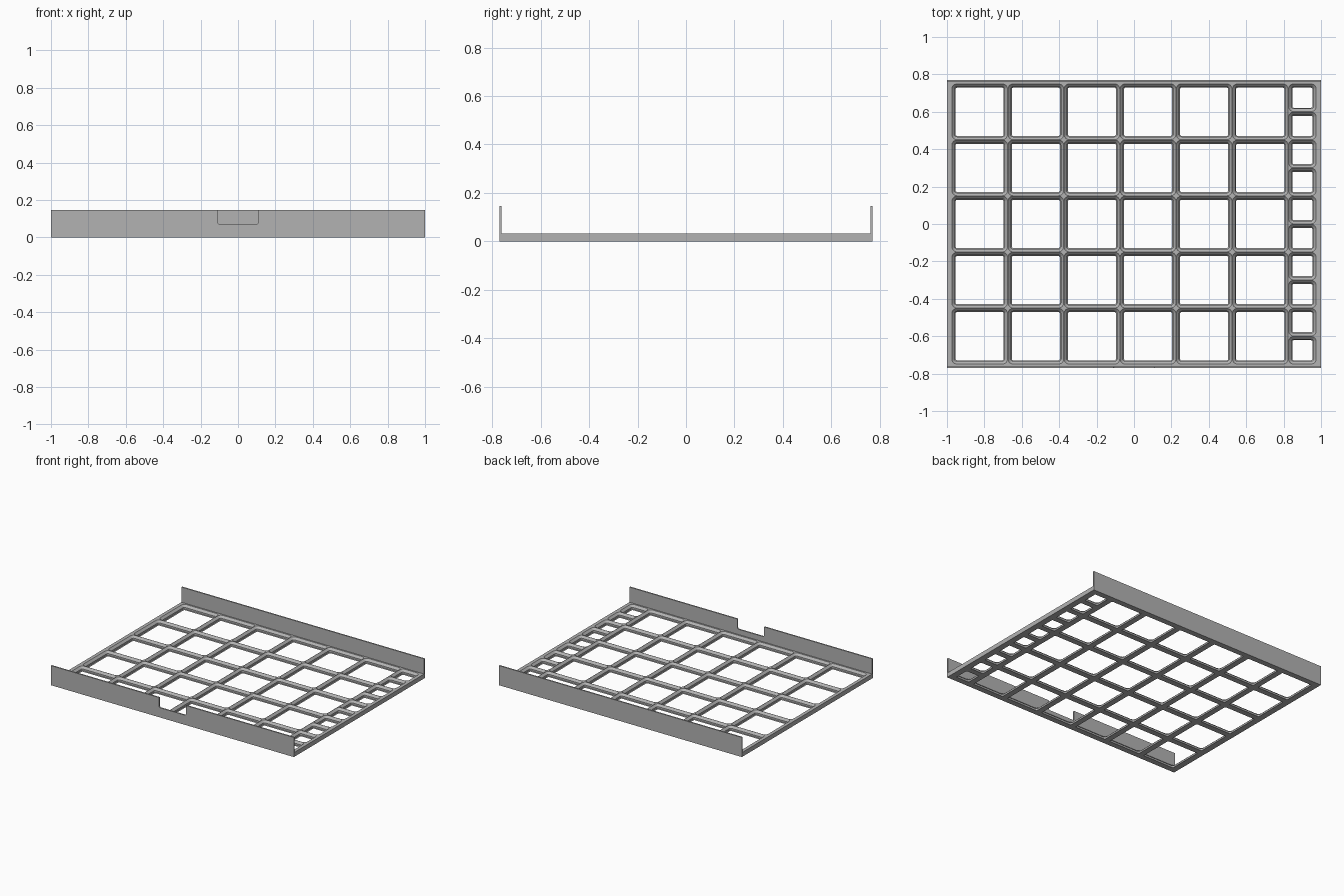
import bpy, bmesh, math
from mathutils import Vector

if "Cube" in bpy.data.objects:
    bpy.data.objects.remove(bpy.data.objects["Cube"], do_unlink=True)

PITCH = 0.3
HALF_X, HALF_Y = 1.0, 0.771          # overall half sizes
WALL, WALL_TOP = 0.01, 0.146
GRID_X, GRID_Y = 0.975, 0.75         # half size of the pocket field
PLATE_Y = HALF_Y - WALL
TOP = 0.033
RADIUS = 0.0286
# pocket profile: inset from the cell edge, height
PROFILE = [(0.001, TOP), (0.0164, 0.0179), (0.0164, 0.005), (0.0214, 0)]
SEGS = 6

grey = bpy.data.materials.new("plain grey")
grey.use_nodes = True
colour = (0.45, 0.45, 0.45, 1)
grey.diffuse_color = colour
grey.node_tree.nodes["Principled BSDF"].inputs["Base Color"].default_value = colour


def finish(bm, name):
    mesh = bpy.data.meshes.new(name)
    bm.to_mesh(mesh)
    bm.free()
    mesh.materials.append(grey)
    obj = bpy.data.objects.new(name, mesh)
    bpy.context.collection.objects.link(obj)
    bpy.ops.object.select_all(action="DESELECT")
    obj.select_set(True)
    bpy.context.view_layer.objects.active = obj
    bpy.ops.object.shade_smooth_by_angle(angle=math.radians(30))
    return obj


def rounded_rect(bm, x0, y0, x1, y1, inset, z):
    """Four corner arcs of vertices, counter-clockwise from the right back."""
    r = RADIUS - inset
    corners = [(x1, y1, -1, -1), (x0, y1, 1, -1), (x0, y0, 1, 1), (x1, y0, -1, 1)]
    arcs = []
    for q, (x, y, sx, sy) in enumerate(corners):
        cx, cy = x + sx * RADIUS, y + sy * RADIUS
        angles = [math.pi / 2 * (q + i / SEGS) for i in range(SEGS + 1)]
        arcs.append([bm.verts.new((cx + r * math.cos(a), cy + r * math.sin(a), z))
                     for a in angles])
    return arcs


def cap(bm, outer, arcs):
    """Flat land between a tile outline and its rounded opening."""
    for q in range(4):
        n = (q + 1) % 4
        for a, b in zip(arcs[q], arcs[q][1:]):
            bm.faces.new((outer[q], b, a))
        bm.faces.new((outer[q], outer[n], arcs[n][0], arcs[q][-1]))


def add_tile(bm, x0, y0, x1, y1):
    # tiles at the rim reach out to the plate edge
    ox0 = -HALF_X if x0 < -GRID_X + 0.01 else x0
    ox1 = HALF_X if x1 > GRID_X - 0.01 else x1
    oy0 = -PLATE_Y if y0 < -GRID_Y + 0.01 else y0
    oy1 = PLATE_Y if y1 > GRID_Y - 0.01 else y1
    outline = [(ox1, oy1), (ox0, oy1), (ox0, oy0), (ox1, oy0)]
    top = [bm.verts.new((x, y, TOP)) for x, y in outline]
    low = [bm.verts.new((x, y, 0)) for x, y in outline]
    levels = [rounded_rect(bm, x0, y0, x1, y1, *p) for p in PROFILE]
    before = set(bm.faces)
    cap(bm, top, levels[0])
    cap(bm, low, levels[-1])
    for upper, lower in zip(levels, levels[1:]):
        u, w = sum(upper, []), sum(lower, [])
        for i in range(len(u)):
            j = (i + 1) % len(u)
            bm.faces.new((u[i], u[j], w[j], w[i]))
    sides = [bm.faces.new((top[i], top[(i + 1) % 4], low[(i + 1) % 4], low[i]))
             for i in range(4)]
    bmesh.ops.recalc_face_normals(bm, faces=[f for f in bm.faces if f not in before])
    # only the plate's outer left and right sides stay
    inner = [f for f in sides
             if abs(abs(f.calc_center_median().x) - HALF_X) > 0.001]
    bmesh.ops.delete(bm, geom=inner, context="FACES")


# Pocket grid: six columns of full cells and one of half cells
bm = bmesh.new()
for row in range(5):
    for col in range(6):
        x, y = -GRID_X + col * PITCH, -GRID_Y + row * PITCH
        add_tile(bm, x, y, x + PITCH, y + PITCH)
half = PITCH / 2
for row in range(10):
    y = -GRID_Y + row * half
    add_tile(bm, GRID_X - half, y, GRID_X, y + half)
bmesh.ops.remove_doubles(bm, verts=bm.verts, dist=0.0001)
finish(bm, "pocket_grid")


def add_wall(name, y, outline):
    """Extrude an x-z outline into a thin wall starting at y."""
    bm = bmesh.new()
    face = bm.faces.new([bm.verts.new((x, y, z)) for x, z in outline])
    grown = bmesh.ops.extrude_face_region(bm, geom=[face])["geom"]
    bmesh.ops.translate(bm, vec=Vector((0, WALL, 0)),
                        verts=[g for g in grown if isinstance(g, bmesh.types.BMVert)])
    bmesh.ops.recalc_face_normals(bm, faces=bm.faces)
    return finish(bm, name)


# Back wall is plain, front wall has a central notch with rounded lower corners
base = [(-HALF_X, WALL_TOP), (-HALF_X, 0), (HALF_X, 0), (HALF_X, WALL_TOP)]
add_wall("back_wall", PLATE_Y, base)

NOTCH_X, NOTCH_Z, NOTCH_R = 0.11, 0.072, 0.01
arc = [(NOTCH_X - NOTCH_R + NOTCH_R * math.cos(a), NOTCH_Z + NOTCH_R - NOTCH_R * math.sin(a))
       for a in (math.pi / 2 * i / 4 for i in range(5))]
right_half = [(NOTCH_X, WALL_TOP)] + arc
notch = right_half + [(-x, z) for x, z in reversed(right_half)]
add_wall("front_wall", -HALF_Y, base + notch)
